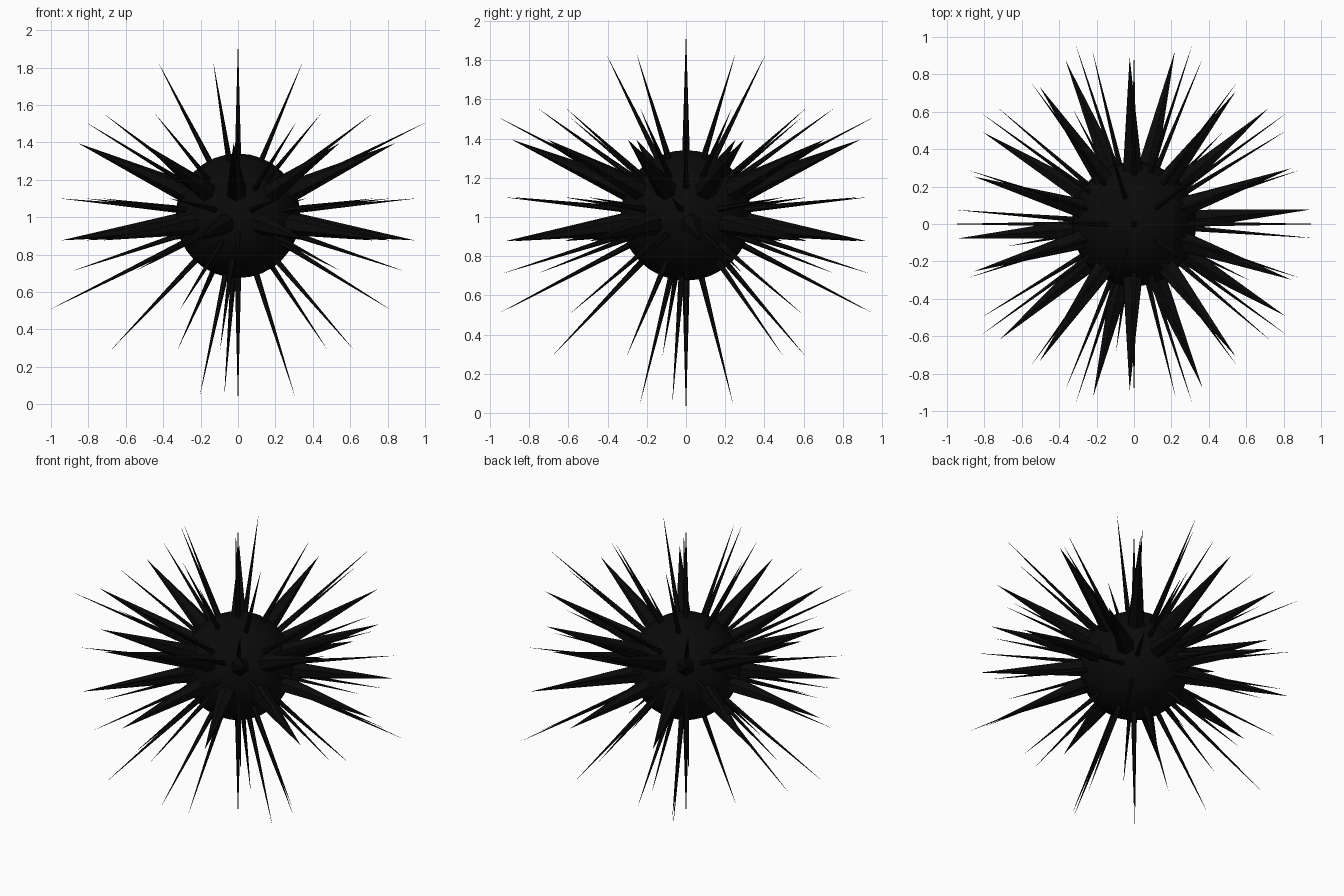
import bpy, bmesh, math
from mathutils import Vector, Matrix

if "Cube" in bpy.data.objects:
    bpy.data.objects.remove(bpy.data.objects["Cube"])

CZ = 1.008          # body centre height
CORE = 0.333        # body radius

black = bpy.data.materials.new("matte black")
black.diffuse_color = (0.003, 0.003, 0.003, 1)
black.use_nodes = True
black.node_tree.nodes["Principled BSDF"].inputs["Base Color"].default_value = black.diffuse_color

# round body
bpy.ops.mesh.primitive_uv_sphere_add(segments=32, ring_count=16, radius=CORE, location=(0, 0, CZ))
body = bpy.context.object
body.name = "round_body"
body.data.materials.append(black)
bpy.ops.object.shade_smooth_by_angle()


def ring(name, z, reach, angles, radius, sides=6):
    """Cones from inside the body out to tips at height z and distance reach."""
    bm = bmesh.new()
    for a in angles:
        t = math.radians(a)
        tip = Vector((reach * math.cos(t), reach * math.sin(t), z - CZ))
        d = tip.normalized()
        start = d * (CORE - 0.04)
        length = (tip - start).length
        m = (Matrix.Translation(start + d * length / 2 + Vector((0, 0, CZ)))
             @ d.to_track_quat('Z', 'Y').to_matrix().to_4x4())
        bmesh.ops.create_cone(bm, cap_ends=True, segments=sides, radius1=radius,
                              radius2=0.0003, depth=length, matrix=m)
    me = bpy.data.meshes.new(name)
    bm.to_mesh(me)
    bm.free()
    me.materials.append(black)
    bpy.context.collection.objects.link(bpy.data.objects.new(name, me))


def even(n, phase):
    return [phase + 360 * i / n for i in range(n)]


THIN, THICK = 0.017, 0.06

# poles
ring("top_spine", 1.94, 0, [0], 0.02)
ring("bottom_spine", 0.0, 0, [0], 0.02)
# upper spines
ring("crown_spines", 1.825, 0.425, even(5, 36), THIN)
ring("upper_spines", 1.55, 0.75, even(10, 18), THIN)
ring("long_upper_spines", 1.505, 1.0, even(5, 0), THIN)
ring("thick_upper_spines", 1.395, 0.89, even(5, 36 - 16.5) + even(5, 36 + 16.5), THICK)
# middle spines
ring("middle_spines", 1.10, 0.95, even(10, -4.5), THIN)
ring("thick_middle_spines", 0.877, 0.945, even(10, 4.7), THICK)
# lower spines
ring("lower_spines", 0.715, 0.925, even(10, 18), THIN)
ring("long_lower_spines", 0.51, 1.0, even(5, 36), THIN)
ring("under_spines", 0.295, 0.685, even(5, -26), THIN)
# three spines under the body, unevenly spread
for i, (angle, reach) in enumerate([(-13, 0.31), (107, 0.25), (229, 0.31)]):
    ring("base_spine_%d" % (i + 1), 0.05, reach, [angle], THIN)
